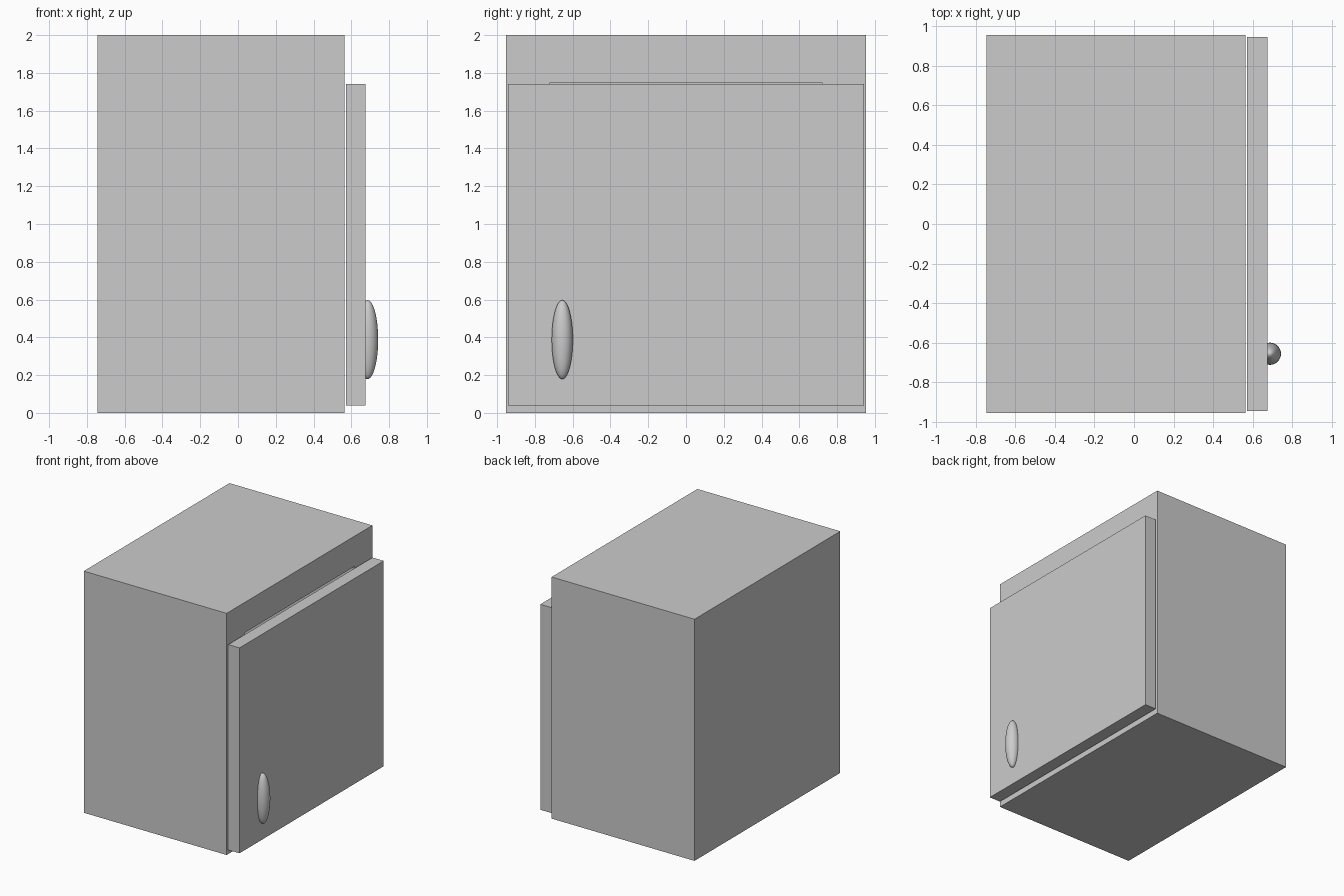
import bpy, bmesh
from mathutils import Vector

if "Cube" in bpy.data.objects:
    bpy.data.objects.remove(bpy.data.objects["Cube"])


def make_object(name, bm):
    mesh = bpy.data.meshes.new(name)
    bm.to_mesh(mesh)
    bm.free()
    obj = bpy.data.objects.new(name, mesh)
    bpy.context.collection.objects.link(obj)
    return obj


def box_bmesh(lo, hi):
    lo, hi = Vector(lo), Vector(hi)
    bm = bmesh.new()
    bmesh.ops.create_cube(bm, size=1)
    for v in bm.verts:
        v.co = (lo + hi) / 2 + v.co * (hi - lo)
    return bm


# Cabinet: thick-walled box, hollowed out behind the door
bm = box_bmesh((-0.745, -0.953, 0), (0.563, 0.953, 2))
bm.normal_update()
front = max(bm.faces, key=lambda f: f.normal.x)
bmesh.ops.inset_region(bm, faces=[front], thickness=0.24)
for v in front.verts:
    v.co.y = 0.72 if v.co.y > 0 else -0.72
    v.co.z = 1.75 if v.co.z > 1 else 0.25
cavity = bmesh.ops.extrude_discrete_faces(bm, faces=[front])["faces"][0]
for v in cavity.verts:
    v.co.x = -0.5
make_object("cabinet_body", bm)

# Door: slab set just clear of the cabinet face
make_object("door", box_bmesh((0.571, -0.943, 0.04), (0.674, 0.943, 1.74)))

# Handle: upright smooth ellipsoid partly sunk in the door
bpy.ops.mesh.primitive_uv_sphere_add(segments=32, ring_count=24, radius=1,
                                     location=(0.686, -0.655, 0.388))
handle = bpy.context.object
handle.name = "door_handle"
handle.scale = (0.056, 0.056, 0.209)
bpy.ops.object.transform_apply(location=False, rotation=False, scale=True)
bpy.ops.object.shade_smooth()
